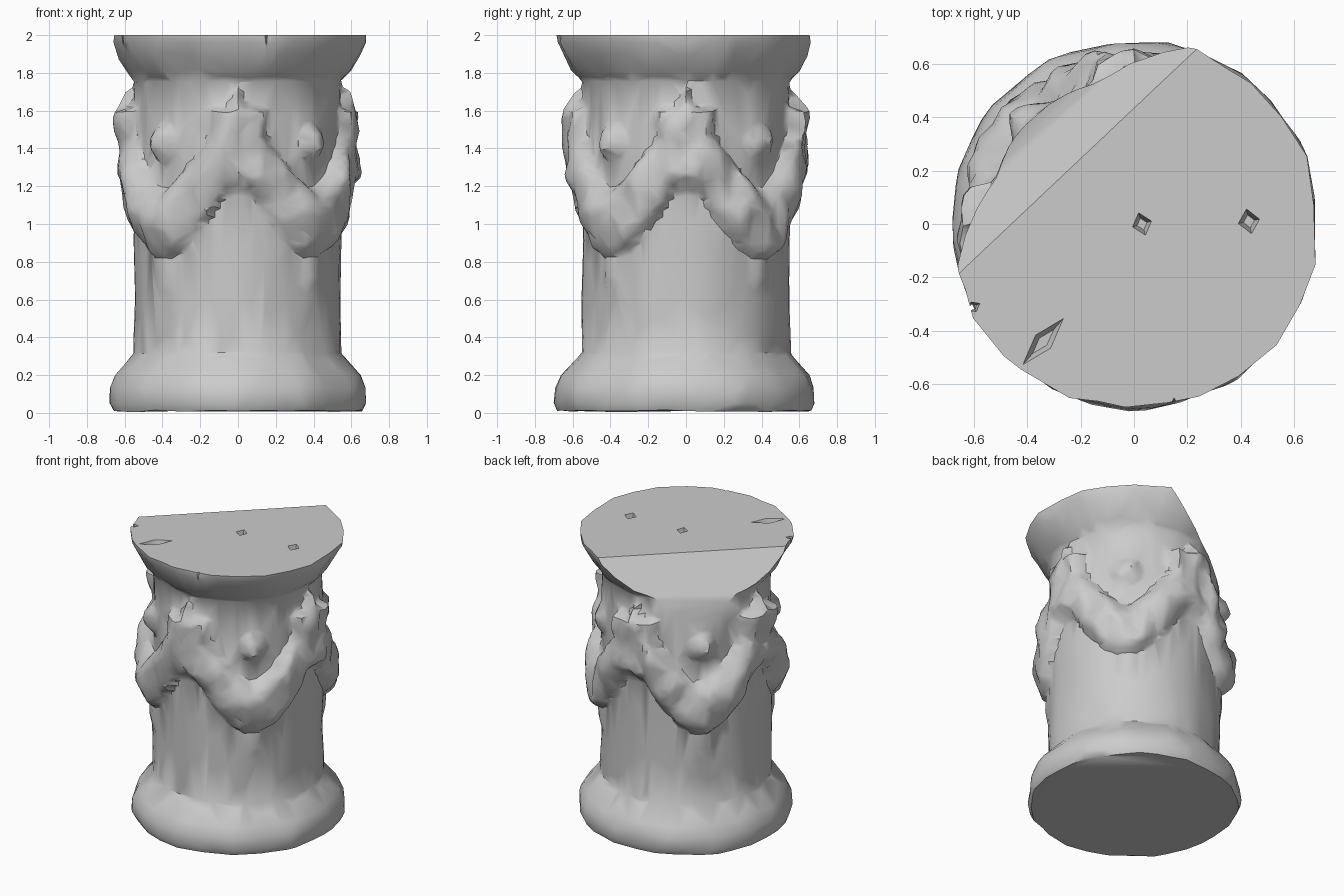
import bpy, bmesh, math
from mathutils import Vector, noise

if "Cube" in bpy.data.objects:
    bpy.data.objects.remove(bpy.data.objects["Cube"])

SEG = 112
PROFILE = [(0.01, .665), (.05, .685), (.13, .68), (.2, .65), (.26, .60), (.3, .565), (.32, .55),
           (.9, .547), (1.755, .545), (1.775, .56), (1.81, .595), (1.9, .645), (1.96, .68), (2.0, .685)]


def smooth(a, b, x):
    t = max(0.0, min(1.0, (x - a) / (b - a)))
    return t * t * (3 - 2 * t)


def turned(z):
    for (z0, r0), (z1, r1) in zip(PROFILE, PROFILE[1:]):
        if z <= z1:
            return r0 + (r1 - r0) * (z - z0) / (z1 - z0)
    return PROFILE[-1][1]


def relief(a, z):
    """Four swags hung between four worn heads, with a rosette over each swag."""
    quarter = math.pi / 2
    phi = (a + quarter / 2) % quarter - quarter / 2
    u = abs(phi) / (quarter / 2)
    # swag, thicker toward its lowest point
    centre = 1.0 + .5 * (1 - u) ** 1.6
    half = .13 + .05 * u
    d = abs(z - centre) / (half * (1 + .7 * (1 - u)))
    swag = .095 * math.sqrt(max(0, 1 - d * d))
    # head: tapers downward, notched lower end
    width = .14 + .17 * smooth(1.15, 1.55, z)
    low = 1.22 - .25 * min(abs(phi), .25)
    head = .09 * (1 - smooth(width * .65, width, abs(phi))) * smooth(low - .06, low + .06, z) \
        * (1 - smooth(1.59, 1.63, z))
    # rosette
    s = (1 - u) * quarter / 2 * .58
    rosette = .065 * (1 - smooth(.03, .12, math.hypot(s, z - 1.43)))
    # ribbon tail under the swag
    tail = .02 * (1 - smooth(.03, .08, s)) * smooth(.6, .75, z) * (1 - smooth(.85, .95, z))
    return max(swag, head, rosette, tail)


# worn stone altar: displaced turned body
levels = sorted({p[0] for p in PROFILE} | {.32 + i * .025 for i in range(1, 58)})
bm = bmesh.new()
rings = []
for z in levels:
    ring = []
    for i in range(SEG):
        a = 2 * math.pi * i / SEG
        c, s = math.cos(a), math.sin(a)
        h = relief(a, z)
        p = Vector((c, s, z))
        r = turned(z) + h
        r += .012 * noise.noise(p * 2.6) + min(h, .06) * .7 * noise.noise(p * 6 + Vector((4, 2, 7)))
        if z < .25 or z > 1.8:
            r += .018 * noise.noise(p * 4.5)
        zz = z
        if z < .1:
            zz = max(0, z + .012 * noise.noise(p * 3))
        elif .2 < z < 1.78:
            zz += .012 * noise.noise(p * 5)
        ring.append(bm.verts.new((r * c, r * s, zz)))
    rings.append(ring)
for lo, hi in zip(rings, rings[1:]):
    for i in range(SEG):
        j = (i + 1) % SEG
        bm.faces.new((lo[i], lo[j], hi[j], hi[i]))
bm.faces.new(rings[0][::-1])
bm.faces.new(rings[-1])

# large break across the back left of the top
for off, slope in ((.315, .68), (.40, .38)):
    normal = Vector((-.687, .727, slope)).normalized()
    cut = bmesh.ops.bisect_plane(bm, geom=bm.verts[:] + bm.edges[:] + bm.faces[:], dist=1e-5,
                                 plane_co=Vector((-.687 * off, .727 * off, 2.0)),
                                 plane_no=normal, clear_outer=True)
    rim = [e for e in bm.edges if e.is_boundary]
    if rim:
        bmesh.ops.holes_fill(bm, edges=rim, sides=0)
bmesh.ops.triangulate(bm, faces=[f for f in bm.faces if len(f.verts) > 4])
bmesh.ops.recalc_face_normals(bm, faces=bm.faces[:])
mesh = bpy.data.meshes.new("stone_altar")
bm.to_mesh(mesh)
bm.free()
altar = bpy.data.objects.new("stone_altar", mesh)
bpy.context.collection.objects.link(altar)

# irregular chiselled facets
dec = altar.modifiers.new("facets", 'DECIMATE')
dec.ratio = .22


# sockets, groove and rim chips
def pit(name, x, y, z, sx, sy, depth, turn):
    bpy.ops.mesh.primitive_cone_add(vertices=4, radius1=.35, radius2=1, depth=2, location=(x, y, z),
                                    rotation=(0, 0, turn))
    o = bpy.context.object
    o.name = name
    o.scale = (sx, sy, depth)
    o.hide_render = True
    m = altar.modifiers.new(name, 'BOOLEAN')
    m.operation = 'DIFFERENCE'
    m.object = o
    m.solver = 'EXACT'
    return o


cutters = [pit("centre_socket", .03, 0, 2, .055, .065, .06, .3),
           pit("side_socket", .43, .01, 2, .06, .07, .07, .2),
           pit("top_groove", -.34, -.44, 2, .17, .055, .07, .85),
           pit("front_chip", .15, -.69, 2, .03, .06, .09, 0),
           pit("left_chip", -.6, -.31, 2, .04, .03, .06, .5)]
bpy.context.view_layer.update()

# bake the cuts, then shade
deps = bpy.context.evaluated_depsgraph_get()
baked = bpy.data.meshes.new_from_object(altar.evaluated_get(deps))
altar.modifiers.clear()
altar.data = baked
for o in cutters:
    bpy.data.objects.remove(o)
bpy.ops.object.select_all(action='DESELECT')
altar.select_set(True)
bpy.context.view_layer.objects.active = altar
bpy.ops.object.shade_smooth_by_angle(angle=math.radians(42))
